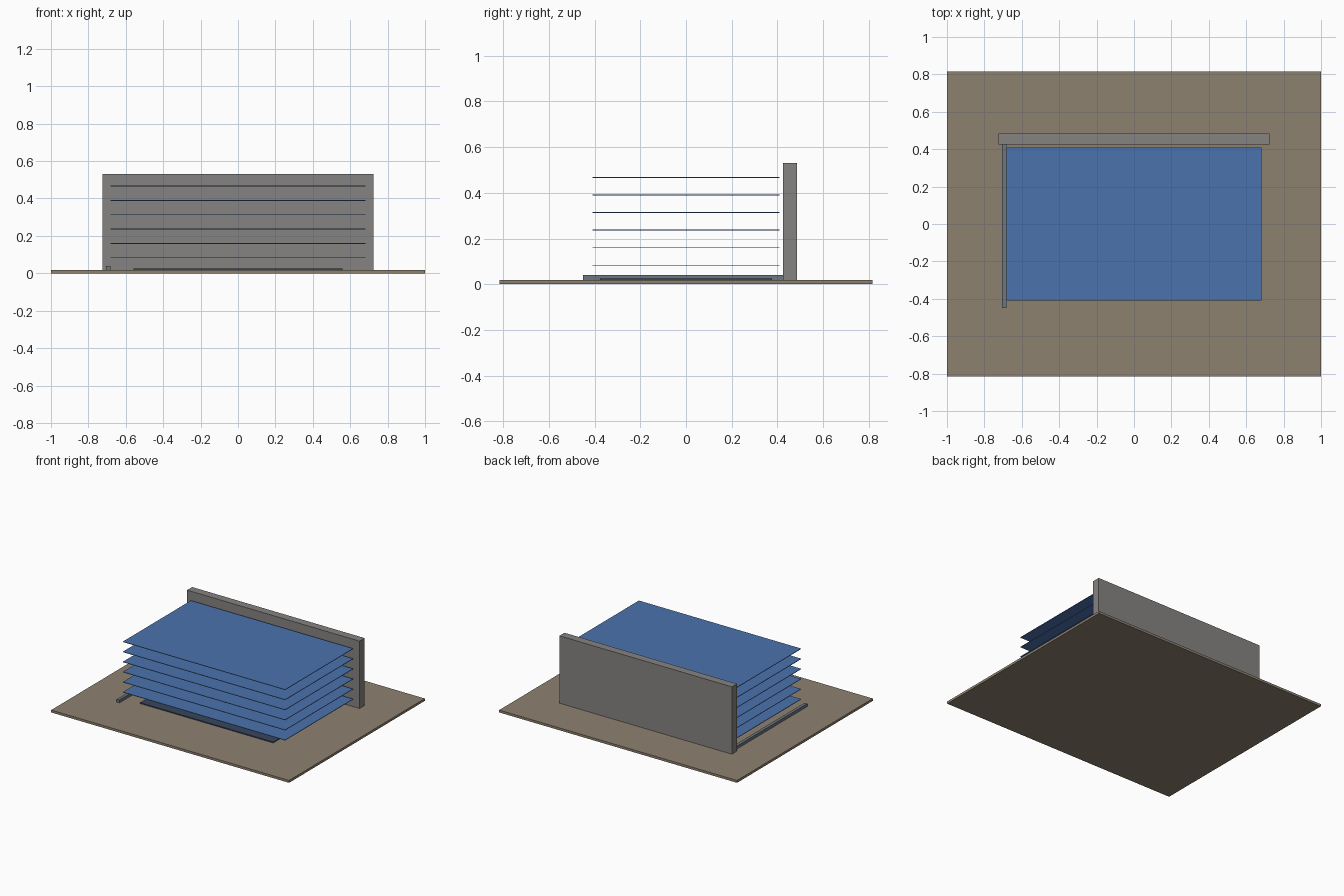
import bpy

if "Cube" in bpy.data.objects:
    bpy.data.objects.remove(bpy.data.objects["Cube"])


def material(name, rgb):
    m = bpy.data.materials.new(name)
    m.diffuse_color = (*rgb, 1.0)
    m.use_nodes = True
    m.node_tree.nodes["Principled BSDF"].inputs["Base Color"].default_value = m.diffuse_color
    return m


def box(name, x, y, z, mat=None):
    """Box spanning the given (min, max) ranges."""
    bpy.ops.mesh.primitive_cube_add(size=1, location=[(a + b) / 2 for a, b in (x, y, z)])
    ob = bpy.context.object
    ob.name = name
    ob.scale = [b - a for a, b in (x, y, z)]
    bpy.ops.object.transform_apply(location=False, rotation=False, scale=True)
    if mat:
        ob.data.materials.append(mat)
    return ob


tan = material("tan", (0.27, 0.22, 0.16))
blue = material("blue", (0.07, 0.17, 0.42))
dark = material("dark_blue", (0.04, 0.06, 0.11))
steel = material("steel", (0.15, 0.18, 0.22))
stone = material("stone", (0.24, 0.23, 0.22))

# Base, back wall and side rail
box("base_plate", (-1, 1), (-0.815, 0.815), (0, 0.018), tan)
box("back_wall", (-0.725, 0.725), (0.424, 0.485), (0.018, 0.53), stone)
box("side_rail", (-0.705, -0.682), (-0.45, 0.424), (0.018, 0.04), steel)

# Dark mat under the stack
box("floor_mat", (-0.56, 0.56), (-0.377, 0.377), (0.018, 0.025), dark)

# Stack of floating thin sheets
for i in range(6):
    z = 0.083 + i * 0.0767
    box(f"sheet_{i + 1}", (-0.682, 0.682), (-0.408, 0.408), (z - 0.002, z + 0.002), blue)
